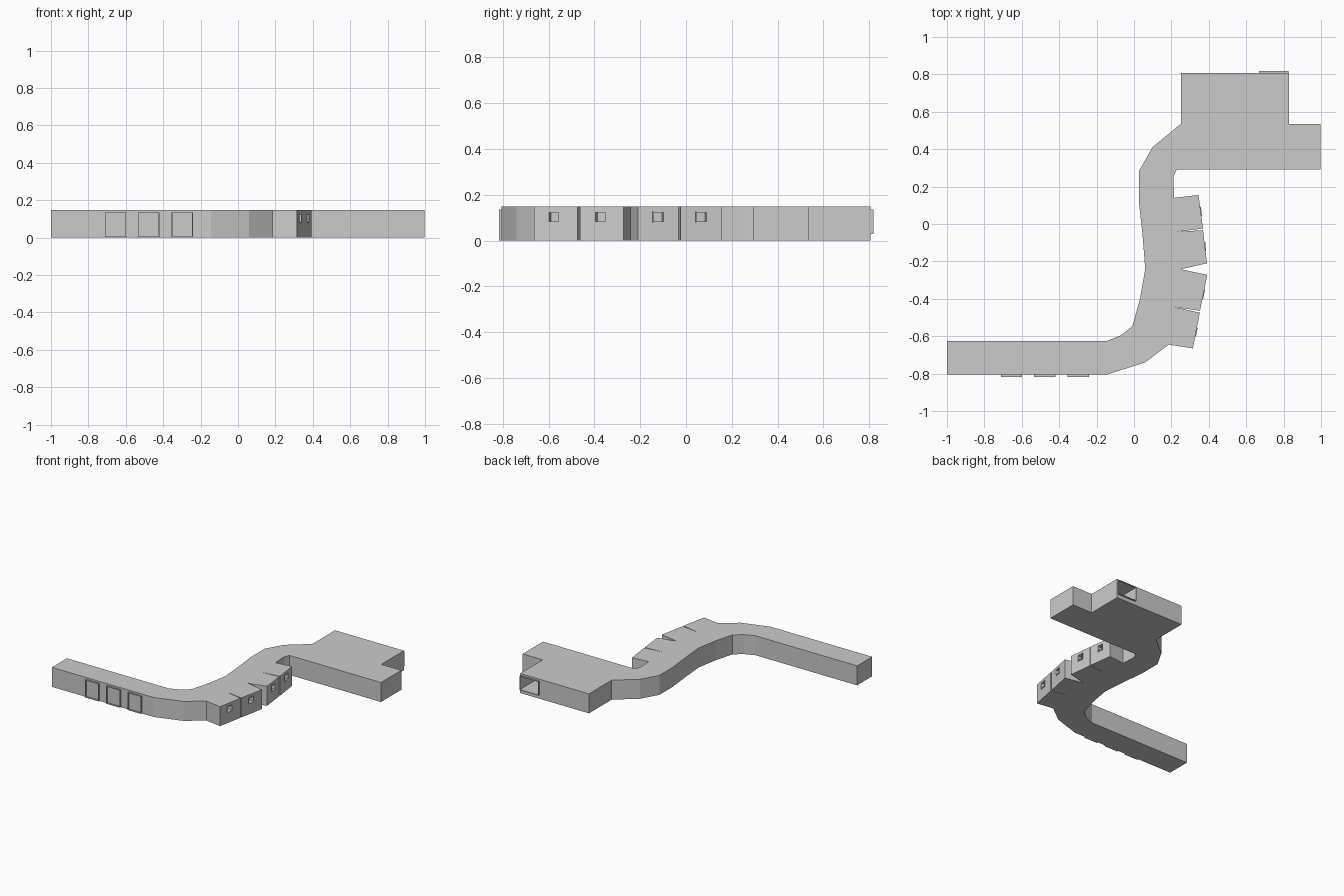
import bpy, bmesh
from mathutils import Vector

if "Cube" in bpy.data.objects:
    bpy.data.objects.remove(bpy.data.objects["Cube"])

H = 0.148       # building height
RIM = 0.004     # thickness of window and door frames

# Plan outline, counter-clockwise
plan = [(-1, -.805), (-.145, -.805), (.06, -.74), (.185, -.645),
        (.315, -.665), (.352, -.474), (.22, -.445), (.353, -.464),
        (.392, -.272), (.25, -.242), (.39, -.21), (.369, -.033), (.23, -.042),
        (.369, -.024), (.345, .155), (.215, .14), (.21, .25), (.228, .292),
        (.997, .292), (.997, .535), (.829, .535), (.829, .807), (.25, .807),
        (.25, .535), (.10, .412), (.026, .283), (.026, .12), (.045, -.05),
        (.06, -.24), (.032, -.4), (-.008, -.545), (-.07, -.595),
        (-.145, -.625), (-1, -.625)]


def new_object(name, bm):
    bmesh.ops.recalc_face_normals(bm, faces=bm.faces)
    mesh = bpy.data.meshes.new(name)
    bm.to_mesh(mesh)
    bm.free()
    ob = bpy.data.objects.new(name, mesh)
    bpy.context.collection.objects.link(ob)
    return ob


def extrude_outline(name, points, offset):
    bm = bmesh.new()
    face = bm.faces.new([bm.verts.new(p) for p in points])
    new = bmesh.ops.extrude_face_region(bm, geom=[face])["geom"]
    bmesh.ops.translate(bm, vec=offset, verts=[v for v in new if isinstance(v, bmesh.types.BMVert)])
    return new_object(name, bm)


def wall_rect(centre, along, width, z0, z1):
    a, b = centre - along * width / 2, centre + along * width / 2
    return [Vector((a.x, a.y, z0)), Vector((b.x, b.y, z0)),
            Vector((b.x, b.y, z1)), Vector((a.x, a.y, z1))]


def opening(name, start, end, dist, width, z0, z1, out, depth):
    """Raised frame on a wall, with an optional recess cut into the building."""
    start, end = Vector((*start, 0)), Vector((*end, 0))
    along = (end - start).normalized()
    normal = Vector((along.y, -along.x, 0))
    centre = start + along * dist
    outer = wall_rect(centre, along, width, z0, z1)
    inner = wall_rect(centre, along, width - 2 * RIM, z0 + RIM, z1 - RIM)
    # frame ring
    bm = bmesh.new()
    loops = [[bm.verts.new(p + normal * d) for p in loop]
             for loop, d in ((outer, -.001), (outer, out), (inner, out), (inner, -.001))]
    for k in range(4):
        a, b = loops[k], loops[(k + 1) % 4]
        for i in range(4):
            j = (i + 1) % 4
            bm.faces.new((a[i], a[j], b[j], b[i]))
    new_object(name, bm)
    # recess
    if depth:
        cutter = extrude_outline("cutter", [p + normal * .02 for p in inner],
                                 -normal * (depth + .02))
        cutter.hide_render = True
        mod = building.modifiers.new("recess", 'BOOLEAN')
        mod.object, mod.operation, mod.solver = cutter, 'DIFFERENCE', 'EXACT'
        bpy.context.view_layer.objects.active = building
        bpy.ops.object.modifier_apply(modifier=mod.name)
        bpy.data.objects.remove(cutter)


# Winding building body
building = extrude_outline("building", [(x, y, 0) for x, y in plan], (0, 0, H))

# Three doors on the front wing
for i, x in enumerate((-.655, -.478, -.298)):
    opening(f"front_door_{i + 1}", plan[0], plan[1], x + 1, .114, .001, .135, .012, 0)

# One window on each of the four angled rooms
for i, (edge, dist) in enumerate(((4, .09), (7, .092), (10, .09), (13, .092))):
    opening(f"room_window_{i + 1}", plan[edge], plan[edge + 1], dist,
            .05, .079, .127, .004, .04)

# Large opening on the back wall of the hall
opening("hall_opening", plan[21], plan[22], .083, .158, .028, .135, .012, .2)
